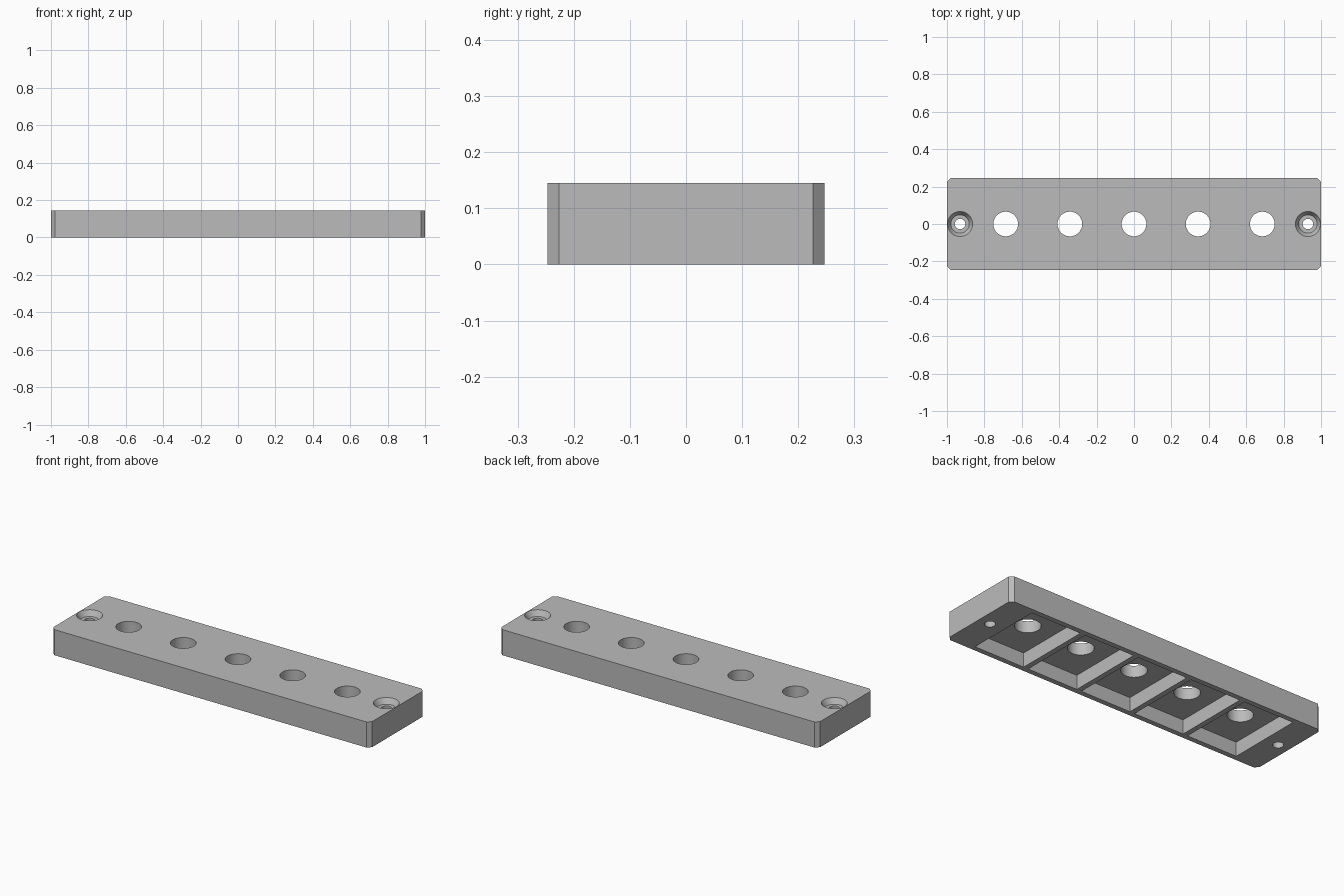
import bpy, bmesh, math

LENGTH, WIDTH, HEIGHT = 2.0, 0.494, 0.145
CHAMFER = 0.021
PITCH = 0.343
POCKET = (0.313, 0.436, 0.08)   # x size, y size, depth
SCREW_X = 0.93

if "Cube" in bpy.data.objects:
    bpy.data.objects.remove(bpy.data.objects["Cube"])

grey = bpy.data.materials.new("light grey")
grey.use_nodes = True
colour = (0.5, 0.5, 0.5, 1)
grey.diffuse_color = colour
grey.node_tree.nodes["Principled BSDF"].inputs["Base Color"].default_value = colour


def make_object(name, bm):
    bmesh.ops.recalc_face_normals(bm, faces=bm.faces)
    mesh = bpy.data.meshes.new(name)
    bm.to_mesh(mesh)
    bm.free()
    mesh.materials.append(grey)
    obj = bpy.data.objects.new(name, mesh)
    bpy.context.collection.objects.link(obj)
    return obj


def box(name, size, centre):
    bm = bmesh.new()
    bmesh.ops.create_cube(bm, size=1)
    bmesh.ops.scale(bm, vec=size, verts=bm.verts)
    bmesh.ops.translate(bm, vec=centre, verts=bm.verts)
    return make_object(name, bm)


def lathe(name, profile, x, sides=48):
    """Closed turned solid from (radius, z) points, bottom to top."""
    bm = bmesh.new()
    rings = [[bm.verts.new((x + r * math.cos(math.tau * i / sides),
                            r * math.sin(math.tau * i / sides), z))
              for i in range(sides)] for r, z in profile]
    for low, high in zip(rings, rings[1:]):
        for i in range(sides):
            j = (i + 1) % sides
            bm.faces.new((low[i], low[j], high[j], high[i]))
    bm.faces.new(rings[0][::-1])
    bm.faces.new(rings[-1])
    return make_object(name, bm)


# Bar with chamfered upright corners
bar = box("bar", (LENGTH, WIDTH, HEIGHT), (0, 0, HEIGHT / 2))
bm = bmesh.new()
bm.from_mesh(bar.data)
upright = [e for e in bm.edges if abs(e.verts[0].co.z - e.verts[1].co.z) > 0.1]
bmesh.ops.bevel(bm, geom=upright, offset=CHAMFER, segments=1, affect='EDGES')
bm.to_mesh(bar.data)
bm.free()

# Five underside pockets, each with a round hole through its roof
cutters = []
for n in range(-2, 3):
    x = n * PITCH
    depth = POCKET[2]
    cutters.append(box("pocket_cutter", (POCKET[0], POCKET[1], depth + 0.1),
                       (x, 0, depth / 2 - 0.05)))
    cutters.append(lathe("round_hole_cutter",
                         [(0.066, depth - 0.03), (0.066, HEIGHT + 0.05)], x))

# Countersunk screw hole at each end
for side in (-1, 1):
    cutters.append(lathe("screw_hole_cutter",
                         [(0.028, -0.05), (0.028, HEIGHT - 0.03),
                          (0.049, HEIGHT - 0.03), (0.067, HEIGHT),
                          (0.067, HEIGHT + 0.05)], side * SCREW_X))

# Cut everything, bake the result and drop the cutters
for cutter in cutters:
    cutter.hide_render = True
    mod = bar.modifiers.new(cutter.name, 'BOOLEAN')
    mod.operation = 'DIFFERENCE'
    mod.solver = 'EXACT'
    mod.object = cutter
graph = bpy.context.evaluated_depsgraph_get()
baked = bpy.data.meshes.new_from_object(bar.evaluated_get(graph))
bar.modifiers.clear()
bar.data = baked
for cutter in cutters:
    bpy.data.objects.remove(cutter)

# Smooth round walls, crisp edges
bpy.ops.object.select_all(action='DESELECT')
bar.select_set(True)
bpy.context.view_layer.objects.active = bar
bpy.ops.object.shade_smooth_by_angle(angle=math.radians(30))
